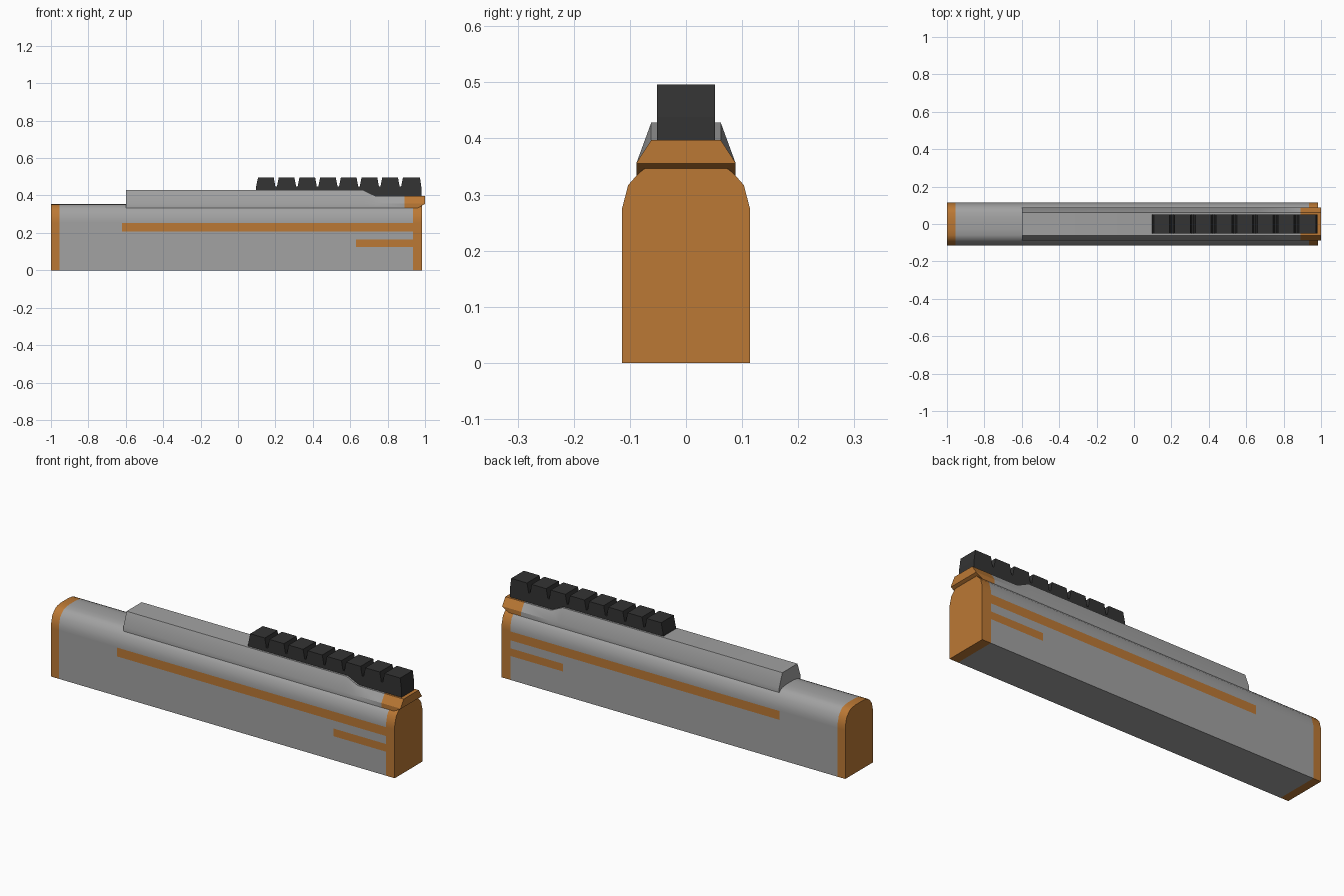
import bpy, bmesh, math

if "Cube" in bpy.data.objects:
    bpy.data.objects.remove(bpy.data.objects["Cube"])


def material(name, r, g, b):
    m = bpy.data.materials.new(name)
    m.diffuse_color = (r, g, b, 1)
    m.use_nodes = True
    m.node_tree.nodes["Principled BSDF"].inputs["Base Color"].default_value = m.diffuse_color
    return m


GREY = material("grey_metal", .36, .36, .36)
ORANGE = material("orange_trim", .5, .19, .035)
BLACK = material("black_polymer", .033, .033, .033)


def finish(name, bm, mats, smooth=True):
    bmesh.ops.recalc_face_normals(bm, faces=bm.faces[:])
    me = bpy.data.meshes.new(name)
    bm.to_mesh(me)
    bm.free()
    for m in mats:
        me.materials.append(m)
    ob = bpy.data.objects.new(name, me)
    bpy.context.collection.objects.link(ob)
    if smooth:
        bpy.ops.object.select_all(action='DESELECT')
        ob.select_set(True)
        bpy.context.view_layer.objects.active = ob
        bpy.ops.object.shade_smooth_by_angle(angle=math.radians(30))
    return ob


def loft(name, stations, is_orange):
    """Skin mirrored half sections [(x, [(y, z), ...]), ...] along x."""
    bm = bmesh.new()
    rings = []
    for x, half in stations:
        loop = half + [(-y, z) for y, z in reversed(half)]
        rings.append([bm.verts.new((x, y, z)) for y, z in loop])
    n = len(rings[0])
    for a, b in zip(rings, rings[1:]):
        for i in range(n):
            j = (i + 1) % n
            bm.faces.new((a[i], a[j], b[j], b[i]))
    bm.faces.new(rings[0])
    bm.faces.new(rings[-1])
    for f in bm.faces:
        if is_orange(f.calc_center_median()):
            f.material_index = 1
    return finish(name, bm, [GREY, ORANGE])


# Main body: round-topped bar with orange end caps and flush side stripes
body_half = [(.114, z) for z in (0, .125, .165, .207, .253, .275)]
body_half += [(.103, .317), (.088, .334), (.076, .345), (.06, .351), (.03, .355)]


def body_orange(c):
    if c.x < -.955 or c.x > .935:
        return True
    if abs(c.y) < .11:
        return False
    long_stripe = .207 < c.z < .253 and c.x > -.62
    short_stripe = .125 < c.z < .165 and c.x > .63
    return long_stripe or short_stripe


loft("main_body", [(x, body_half) for x in (-1, -.955, -.62, .63, .935, .985)],
     body_orange)


# Top rail: tapered block that steps down to an orange chamfered lip
def rail_half(top, bottom=.333):
    return [(.088, bottom), (.088, .357), (.062, top)]


loft("top_rail", [(-.6, rail_half(.428)), (.67, rail_half(.428)),
                  (.735, rail_half(.397)), (.89, rail_half(.397)),
                  (.96, rail_half(.397)), (1.0, rail_half(.397, .355))],
     lambda c: c.x > .89)

# Notched black grip strip: toothed side profile extruded across y
TEETH, PITCH, START = 8, .1107, .107
profile = [(.095, .428), (.095, .438)]
for i in range(TEETH):
    x0 = START + i * PITCH
    last = i == TEETH - 1
    profile += [(x0, .496), (x0 + (.091 if last else .084), .496)]
    if not last:
        profile += [(x0 + .093, .447), (x0 + .101, .447)]
profile += [(.981, .438), (.981, .397), (.735, .397), (.67, .428)]

bm = bmesh.new()
face = bm.faces.new([bm.verts.new((x, -.052, z)) for x, z in profile])
ext = bmesh.ops.extrude_face_region(bm, geom=[face])
bmesh.ops.translate(bm, vec=(0, .104, 0),
                    verts=[g for g in ext["geom"] if isinstance(g, bmesh.types.BMVert)])
# keep the starting face as the front side of the strip
if face.is_valid is False or face not in bm.faces[:]:
    bm.faces.new([v for v in bm.verts if v.co.y < 0])
finish("notched_strip", bm, [BLACK], smooth=False)
